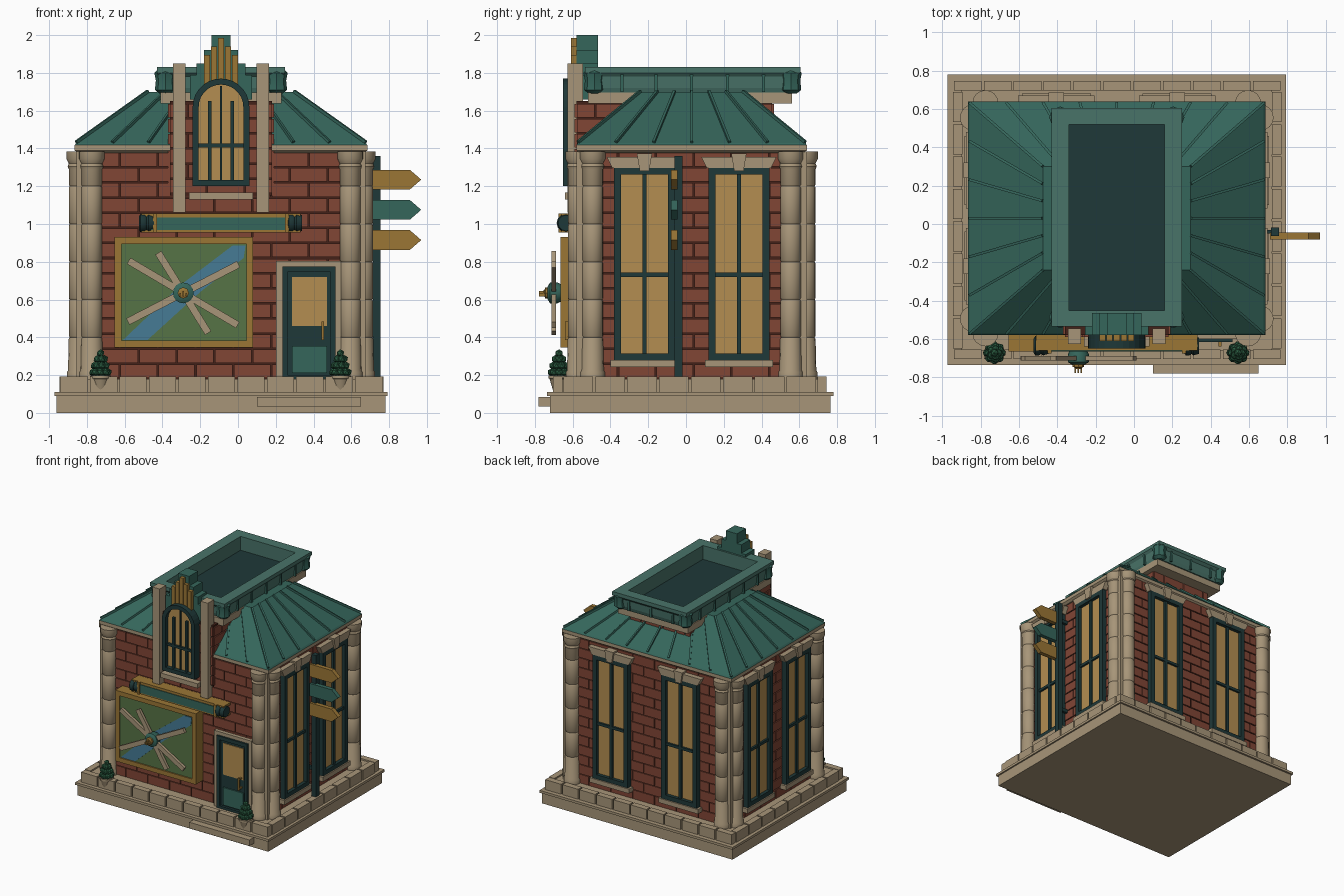
import bpy, bmesh, math
from mathutils import Matrix, Vector

if "Cube" in bpy.data.objects:
    bpy.data.objects.remove(bpy.data.objects["Cube"])

I = Matrix.Identity(4)
CX, CY = -0.09, 0.03          # centre of the building on its plinth
COL = dict(stone=(.65, .58, .47), brick=(.50, .28, .22), mortar=(.27, .15, .12),
           green=(.22, .40, .36), pale=(.29, .45, .41), dark=(.14, .23, .23), gold=(.60, .46, .22),
           glass=(.70, .55, .32), field=(.34, .45, .28), river=(.28, .48, .58), leaf=(.18, .36, .26))
MATS = {}
for key, c in COL.items():
    MATS[key] = bpy.data.materials.new(key)
    MATS[key].diffuse_color = (*[v ** 2.2 for v in c], 1)

def T(x, y, z=0):
    return Matrix.Translation((x, y, z))

def R(deg, axis):
    return Matrix.Rotation(math.radians(deg), 4, axis)

def finish(name, color, bm, smooth=False):
    bmesh.ops.recalc_face_normals(bm, faces=bm.faces)
    me = bpy.data.meshes.new(name)
    bm.to_mesh(me)
    bm.free()
    me.materials.append(MATS[color])
    ob = bpy.data.objects.new(name, me)
    bpy.context.collection.objects.link(ob)
    if smooth:
        bpy.ops.object.select_all(action='DESELECT')
        ob.select_set(True)
        bpy.context.view_layer.objects.active = ob
        bpy.ops.object.shade_smooth_by_angle(angle=math.radians(40))
    return ob

def boxes(name, color, items, M=I):
    """Each item is x0, x1, y0, y1, z0, z1."""
    bm = bmesh.new()
    for x0, x1, y0, y1, z0, z1 in items:
        S = Matrix.Diagonal((x1 - x0, y1 - y0, z1 - z0, 1))
        bmesh.ops.create_cube(bm, size=1, matrix=M @ T((x0 + x1) / 2, (y0 + y1) / 2, (z0 + z1) / 2) @ S)
    return finish(name, color, bm)

def loft(name, color, rings, M=I, caps=True, smooth=False):
    bm = bmesh.new()
    vs = [[bm.verts.new(M @ Vector(p)) for p in r] for r in rings]
    n = len(vs[0])
    pairs = list(zip(vs, vs[1:])) + ([] if caps else [(vs[-1], vs[0])])
    for a, b in pairs:
        for i in range(n):
            bm.faces.new((a[i], a[(i + 1) % n], b[(i + 1) % n], b[i]))
    if caps:
        bm.faces.new(vs[0])
        bm.faces.new(vs[-1])
    return finish(name, color, bm, smooth)

def rect(hx, hy, z, cx=CX, cy=CY):
    return [(cx + a * hx, cy + b * hy, z) for a, b in ((-1, -1), (1, -1), (1, 1), (-1, 1))]

def at_y(pts, y):
    return [(x, y, z) for x, z in pts]

def prism(name, color, pts, y0, y1, M=I):
    return loft(name, color, [at_y(pts, y0), at_y(pts, y1)], M)

def frame(name, color, outer, inner, y0, y1, M=I):
    return loft(name, color, [at_y(outer, y0), at_y(outer, y1), at_y(inner, y1), at_y(inner, y0)], M, caps=False)

def sq(x0, x1, z0, z1):
    return [(x0, z0), (x1, z0), (x1, z1), (x0, z1)]

def lathe(name, color, prof, M=I, n=16):
    rings = [[(r * math.cos(k * math.tau / n), r * math.sin(k * math.tau / n), z) for k in range(n)] for r, z in prof]
    return loft(name, color, rings, M, smooth=True)

def bricks(name, half, z0, z1, M, rows):
    """Running-bond courses on a wall facing local -y at y = 0."""
    h, w, g, out = (z1 - z0) / rows, 0.2, 0.004, []
    for r in range(rows):
        x = -half - (w / 2 if r % 2 else 0)
        while x < half:
            a, b = max(x, -half) + g, min(x + w, half) - g
            if b - a > 0.01:
                out.append((a, b, 0, 0.02, z0 + r * h + g, z0 + (r + 1) * h - g))
            x += w
    boxes(name, 'brick', out, M)

# Plinth, lip, entrance step and stone kerb blocks
boxes('plinth', 'stone', [(-.96, .78, -.72, .765, 0, .09)])
boxes('plinth_lip', 'stone', [(-.972, .792, -.735, .78, .09, .11)])
boxes('entrance_step', 'stone', [(.10, .65, -.78, -.70, .035, .085)])
boxes('base_floor', 'stone', [(-.90, .72, -.66, .70, .11, .18)])
kerb = []
for i in range(11):
    x = -.945 + i * 1.715 / 11
    for y in (-.705, .695):
        kerb.append((x + .006, x + 1.715 / 11 - .006, y, y + .05, .11, .192))
for i in range(8):
    y = -.655 + i * 1.35 / 8
    for x in (-.945, .72):
        kerb.append((x, x + .05, y + .006, y + 1.35 / 8 - .006, .11, .192))
boxes('kerb_blocks', 'stone', kerb)

# Brick walls on all four sides and the raised central core
boxes('wall_core', 'mortar', [(CX - .735, CX + .735, CY - .592, CY + .592, .17, 1.39)])
SIDES = {'front': (T(CX, CY - .6), .735), 'back': (T(CX, CY + .6) @ R(180, 'Z'), .735),
         'right': (T(CX + .745, CY) @ R(90, 'Z'), .59), 'left': (T(CX - .745, CY) @ R(-90, 'Z'), .59)}
for side, (M, half) in SIDES.items():
    bricks(side + '_bricks', half, .18, 1.38, M, 15)
boxes('tower_core', 'mortar', [(-.36, .18, -.58, .455, 1.15, 1.65)])
for side, M, half in (('front', T(CX, -.59), .275), ('back', T(CX, .465) @ R(180, 'Z'), .275),
                      ('right', T(.19, -.06) @ R(90, 'Z'), .52), ('left', T(-.37, -.06) @ R(-90, 'Z'), .52)):
    bricks('tower_bricks_' + side, half, 1.16, 1.64, M, 6)

# Paired round corner columns with square posts between
prof = [(.066, .18), (.066, .215), (.06, .225)]
for z in (.40, .60, .80, 1.0, 1.20):
    prof += [(.056, z - .008), (.051, z), (.056, z + .008)]
prof += [(.056, 1.29), (.062, 1.305), (.056, 1.32), (.068, 1.345), (.068, 1.385)]
for sx in (-1, 1):
    for sy in (-1, 1):
        tag = ('left' if sx < 0 else 'right') + ('_front' if sy < 0 else '_back')
        lathe('face_column_' + tag, 'stone', prof, T(CX + sx * .685, CY + sy * .60))
        lathe('side_column_' + tag, 'stone', prof, T(CX + sx * .75, CY + sy * .525))
        x, y = CX + sx * .725, CY + sy * .57
        boxes('corner_post_' + tag, 'stone', [(x - .04, x + .04, y - .04, y + .04, .18, 1.385)])

# Cornice and hipped roof with standing seams
loft('cornice', 'stone', [rect(.755, .59, 1.375), rect(.775, .61, 1.39), rect(.775, .61, 1.418)])
loft('roof', 'green', [rect(.775, .61, 1.418), rect(.765, .60, 1.43), rect(.385, .27, 1.70)])
low = [Vector(p) for p in rect(.765, .60, 1.43)]
top = [Vector(p) for p in rect(.385, .27, 1.70)]
bm = bmesh.new()
for s in range(4):
    n = 8 if s % 2 == 0 else 6
    for i in range(n):
        a = low[s].lerp(low[(s + 1) % 4], i / n)
        b = top[s].lerp(top[(s + 1) % 4], i / n)
        d = b - a
        bmesh.ops.create_cube(bm, size=1, matrix=T(*((a + b) / 2)) @ d.to_track_quat('X', 'Z').to_matrix().to_4x4()
                              @ Matrix.Diagonal((d.length, .014, .024, 1)))
finish('roof_seams', 'green', bm)

# Roof slab and hollow parapet with corner blocks
PY = .035
boxes('parapet_slab', 'stone', [(-.41, .23, -.52, .56, 1.638, 1.695)])
loft('parapet', 'pale', [rect(hx, hy, z, CX, PY) for hx, hy, z in
     ((.31, .535, 1.69), (.32, .545, 1.72), (.325, .55, 1.78), (.34, .57, 1.80), (.34, .57, 1.83),
      (.25, .485, 1.83), (.25, .485, 1.71))])
boxes('parapet_floor', 'dark', [(-.345, .165, -.455, .525, 1.70, 1.716)])
ribs = [(CX + s * .325 - .008, CX + s * .325 + .008, y - .008, y + .008, 1.70, 1.80)
        for s in (-1, 1) for y in (-.34, -.16, .03, .22, .41)]
ribs += [(CX + x - .008, CX + x + .008, .575, .592, 1.70, 1.80) for x in (-.2, 0, .2)]
boxes('parapet_ribs', 'green', ribs)
for sx in (-1, 1):
    for sy in (-1, 1):
        lathe('parapet_corner', 'green', [(.03, 1.69), (.055, 1.71), (.05, 1.76), (.058, 1.80), (.03, 1.826)],
              T(CX + sx * .295, PY + sy * .52), 8)

# Tall windows on the back and both sides
def window(name, M):
    frame(name + '_frame', 'dark', sq(-.162, .162, .275, 1.297), sq(-.125, .125, .315, 1.262), 0, -.04, M)
    boxes(name + '_glass', 'glass', [(-.14, .14, -.012, .01, .3, 1.28)], M)
    boxes(name + '_bars', 'dark', [(-.011, .011, -.03, 0, .3, 1.28), (-.13, .13, -.028, 0, .72, .742)], M)
    boxes(name + '_sill', 'stone', [(-.18, .18, -.05, .01, .243, .28)], M)
    prism(name + '_lintel', 'stone', [(-.17, 1.297), (.17, 1.297), (.2, 1.355), (-.2, 1.355)], -.04, .01, M)
    prism(name + '_keystone', 'stone', [(-.025, 1.28), (.025, 1.28), (.04, 1.372), (-.04, 1.372)], -.055, .01, M)

for side, off in (('right', .25), ('left', .25), ('back', .315)):
    for s in (-1, 1):
        window(f'{side}_window_{"a" if s < 0 else "b"}', SIDES[side][0] @ T(s * off, 0))

# Front dormer: pillars, arched window, sill and stepped crest
boxes('dormer_pillars', 'stone', [(CX + s * .22 - .033, CX + s * .22 + .033, -.627, -.545, 1.06, 1.85) for s in (-1, 1)])
boxes('dormer_sill', 'stone', [(-.26, .08, -.64, -.57, 1.13, 1.168)])

def arch(r, z0, zs=1.62, n=14):
    return [(CX - r, z0), (CX + r, z0)] + [(CX + r * math.cos(math.pi * k / n), zs + r * math.sin(math.pi * k / n))
                                          for k in range(n + 1)]
frame('arched_window_frame', 'dark', arch(.15, 1.2), arch(.118, 1.232), -.57, -.65)
prism('arched_window_glass', 'glass', arch(.13, 1.215), -.615, -.57)
boxes('arched_window_bars', 'dark', [(CX + x - .009, CX + x + .009, -.635, -.6, 1.21, 1.65) for x in (-.06, .06)]
      + [(CX - .12, CX + .12, -.632, -.6, 1.405, 1.425), (CX - .005, CX + .005, -.628, -.6, 1.21, 1.73)])
boxes('crest_steps', 'green', [(CX - w, CX + w, -.58, -.465, 1.66, z)
                               for w, z in ((.165, 1.79), (.13, 1.85), (.09, 1.92), (.05, 2.0))])
boxes('crest_strips', 'gold', [(CX + k * .037 - .016, CX + k * .037 + .016, -.61, -.58, 1.74, 1.985 - .045 * abs(k))
                               for k in (-2, -1, 0, 1, 2)])

# Horizontal banner with scrolled ends
boxes('banner', 'green', [(-.46, .28, -.665, -.57, .968, 1.035)])
boxes('banner_gold_trim', 'gold', [(-.51, .33, -.66, -.57, 1.035, 1.055), (-.51, .33, -.66, -.57, .955, .968),
                                   (-.45, -.43, -.675, -.57, .955, 1.055), (.25, .27, -.675, -.57, .955, 1.055)])
for x in (-.525, .26):
    lathe('banner_scroll', 'dark', [(.035, 0), (.05, .01), (.05, .03), (.042, .04), (.05, .05), (.042, .08)],
          T(x, -.635, 1.005) @ R(90, 'Y'), 12)

# Picture panel with field, river, crossed blades and hub
frame('panel_frame', 'gold', sq(-.655, .08, .345, .93), sq(-.618, .045, .382, .893), -.56, -.665)
boxes('panel_field', 'field', [(-.63, .055, -.655, -.56, .37, .905)])
prism('panel_river', 'river', [(-.61, .385), (-.48, .385), (-.2, .64), (.03, .82), (.04, .885), (-.03, .885), (-.3, .68)],
      -.66, -.65)
for dx, dz, half in ((-.28, .165, .335), (-.14, .225, .25), (.28, .145, .33)):
    boxes('panel_blade', 'stone', [(-half, half, -.012, .012, -.019, .019)],
          T(-.29, -.70, .635) @ R(-math.degrees(math.atan2(dz, dx)), 'Y'))
hub = T(-.29, -.65, .635) @ R(90, 'X')
lathe('panel_hub', 'green', [(.04, 0), (.055, .03), (.055, .07), (.035, .082)], hub)
lathe('panel_hub_pin', 'gold', [(.03, .07), (.03, .095), (.016, .1), (.016, .105)], hub, 8)
boxes('panel_hub_prongs', 'gold', [(-.29 + k * .016 - .004, -.29 + k * .016 + .004, -.778, -.74, .615, .635 + .01 * (k == 0))
                                   for k in (-1, 0, 1)])

# Front door with stone surround
frame('door_surround', 'stone', sq(.2, .545, .18, .803), sq(.235, .515, .181, .775), -.56, -.6)
frame('door_frame', 'dark', sq(.235, .515, .18, .775), sq(.262, .49, .2, .745), -.56, -.615)
boxes('door_leaf', 'dark', [(.25, .5, -.595, -.56, .19, .76)])
boxes('door_glass', 'glass', [(.285, .47, -.602, -.58, .46, .72)])
boxes('door_lower_panel', 'green', [(.285, .47, -.605, -.58, .21, .355)])
boxes('door_handle', 'gold', [(.442, .456, -.64, -.625, .385, .485), (.442, .456, -.64, -.59, .39, .402),
                              (.442, .456, -.64, -.59, .468, .48)])

# Potted topiary beside the entrance
for name, px in (('left', -.728), ('right', .542)):
    lathe(name + '_pot', 'stone', [(.03, .11), (.034, .125), (.05, .18), (.055, .182), (.055, .197), (.03, .197)],
          T(px, -.672), 12)
    bm = bmesh.new()
    for tier, (count, rad, z) in enumerate(((8, .04, .215), (7, .032, .25), (5, .02, .285), (1, 0, .315))):
        for k in range(count):
            a = (k + tier * .5) * math.tau / count
            bmesh.ops.create_icosphere(bm, subdivisions=1, radius=.022,
                                       matrix=T(px + rad * math.cos(a), -.672 + rad * math.sin(a), z))
    bmesh.ops.create_cone(bm, cap_ends=True, segments=8, radius1=.042, radius2=.01, depth=.13, matrix=T(px, -.672, .255))
    finish(name + '_bush', 'leaf', bm)

# Signpost with three arrow boards
boxes('signpost', 'dark', [(.715, .755, -.062, -.018, .19, 1.36), (.65, .72, -.05, -.03, .4, .43), (.65, .72, -.05, -.03, 1.2, 1.23)])
for z, c in ((1.235, 'gold'), (1.075, 'green'), (.915, 'gold')):
    prism('arrow_board', c, [(.71, z - .052), (.91, z - .052), (.97, z), (.91, z + .052), (.71, z + .052)], -.08, -.045)

for m in bpy.data.materials:
    if m.users and not m.is_grease_pencil:
        m.use_nodes = True
        m.node_tree.nodes["Principled BSDF"].inputs["Base Color"].default_value = m.diffuse_color
